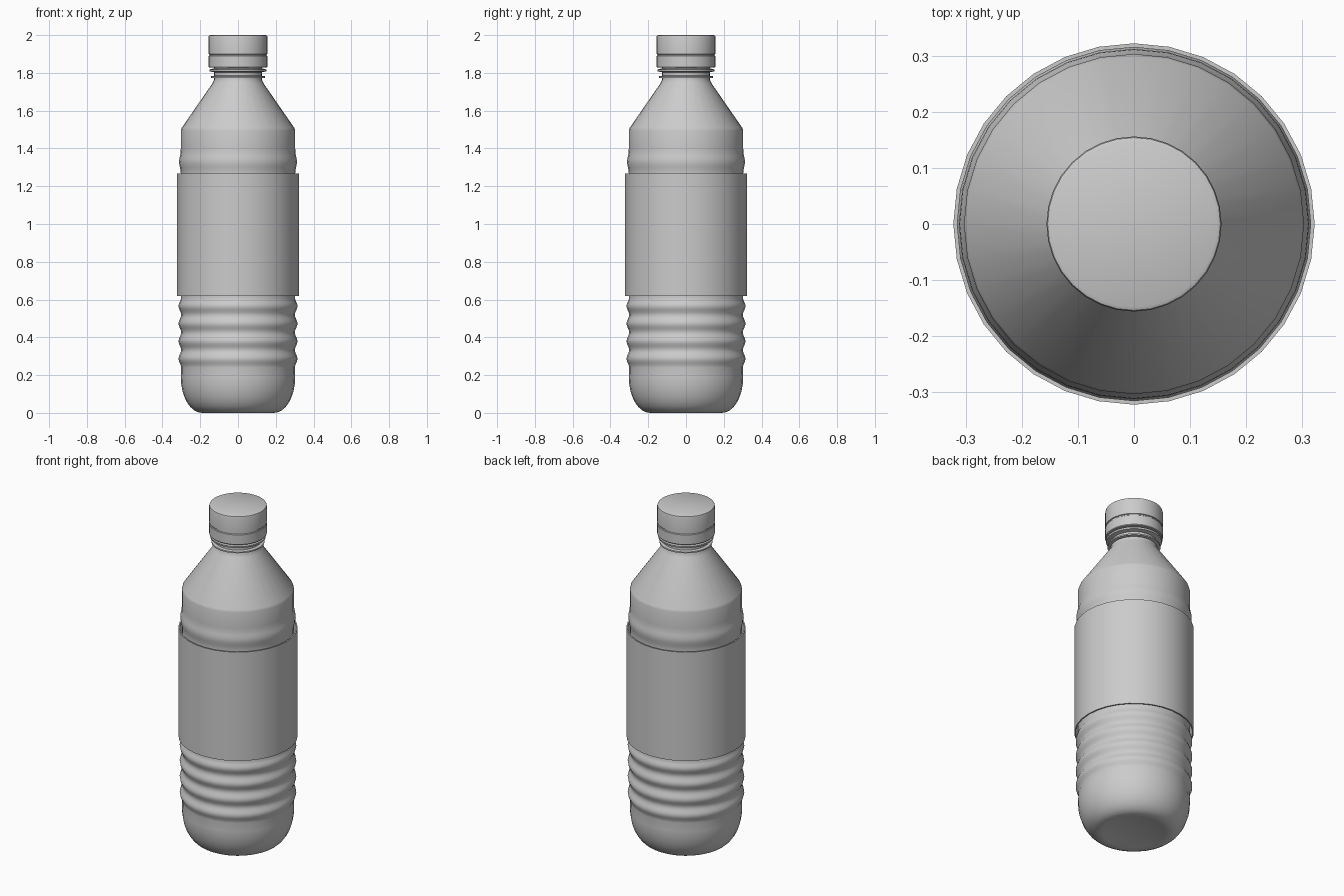
import bpy, math

if "Cube" in bpy.data.objects:
    bpy.data.objects.remove(bpy.data.objects["Cube"])

def lathe(name, profile, sides=32, closed=False, angle=35):
    """Revolve (radius, z) points round z; radius 0 makes a pole."""
    verts, faces, rings = [], [], []
    for r, z in profile:
        n = 1 if r == 0 else sides
        rings.append(range(len(verts), len(verts) + n))
        for i in range(n):
            a = 2 * math.pi * i / sides
            verts.append((r * math.cos(a), r * math.sin(a), z))
    pairs = list(zip(rings, rings[1:]))
    if closed:
        pairs.append((rings[-1], rings[0]))
    for lo, hi in pairs:
        for i in range(sides):
            j = (i + 1) % sides
            if len(lo) == 1:
                faces.append((lo[0], hi[j], hi[i]))
            elif len(hi) == 1:
                faces.append((lo[i], lo[j], hi[0]))
            else:
                faces.append((lo[i], lo[j], hi[j], hi[i]))
    mesh = bpy.data.meshes.new(name)
    mesh.from_pydata(verts, [], faces)
    obj = bpy.data.objects.new(name, mesh)
    bpy.context.collection.objects.link(obj)
    bpy.ops.object.select_all(action='DESELECT')
    obj.select_set(True)
    bpy.context.view_layer.objects.active = obj
    bpy.ops.object.shade_smooth_by_angle(angle=math.radians(angle))
    return obj

def bulge(z0, z1, base, height, steps=8):
    """Soft rounded rib between two heights."""
    return [(base + height * math.sin(math.pi * k / steps) ** 2, z0 + (z1 - z0) * k / steps)
            for k in range(steps)]

# Bottle: slightly dished base, rounded foot, ribs, shoulder and neck
body = [(0, 0.02), (0.12, 0.015), (0.17, 0.002), (0.19, 0.0)]
for k in range(1, 9):
    t = math.pi / 2 * k / 8
    body.append((0.19 + 0.113 * math.sin(t), 0.19 * (1 - math.cos(t))))
for k in range(4):
    z = 0.24 + 0.093 * k
    body += bulge(z, z + 0.093, 0.301, 0.014)
body += [(0.303, 0.62), (0.303, 1.26)]
body += bulge(1.27, 1.39, 0.303, 0.009)
body += [(0.303, 1.40), (0.303, 1.495), (0.299, 1.508), (0.135, 1.745), (0.126, 1.765)]
# Neck support ring and cap stop ring
body += [(0.126, 1.772), (0.143, 1.774), (0.143, 1.782), (0.126, 1.785),
         (0.126, 1.803), (0.150, 1.808), (0.152, 1.818), (0.126, 1.824),
         (0.126, 1.97), (0, 1.97)]
lathe("bottle", body)

# Label sleeve
lathe("label", [(0.315, 0.62), (0.322, 0.62), (0.322, 1.268), (0.315, 1.268)], closed=True)

# Tamper band under the cap
lathe("tamper_band", [(0.132, 1.828), (0.153, 1.828), (0.156, 1.832), (0.156, 1.889),
                      (0.153, 1.892), (0.132, 1.892)], closed=True)

# Screw cap
lathe("cap", [(0.126, 1.890), (0.151, 1.890), (0.151, 1.898), (0.156, 1.900), (0.156, 1.990),
              (0.154, 1.997), (0.148, 2.0), (0, 2.0)])
